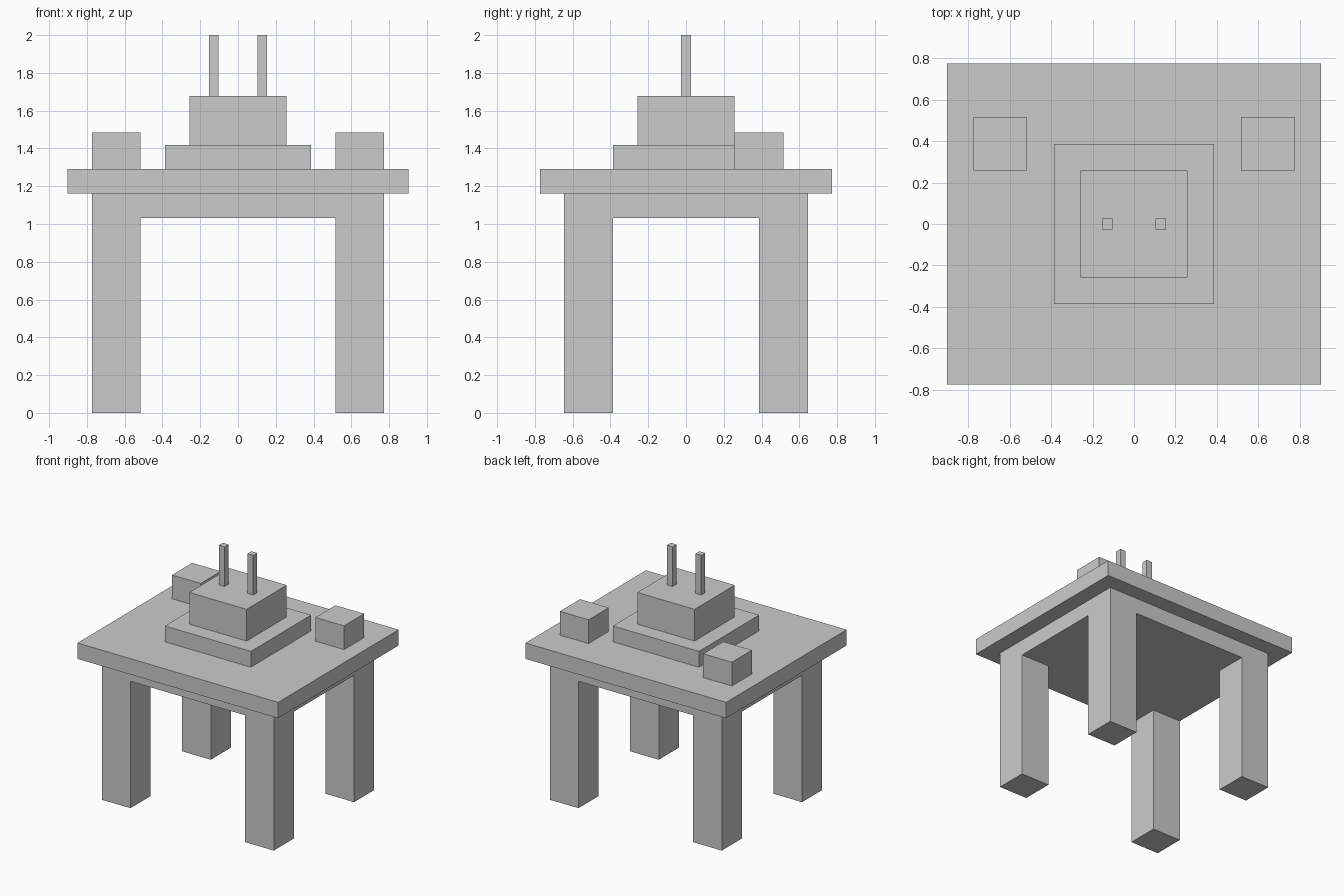
import bpy, bmesh
from mathutils import Matrix, Vector

if "Cube" in bpy.data.objects:
    bpy.data.objects.remove(bpy.data.objects["Cube"])

U = 2 / 15.5  # model grid unit; the whole height is 15.5 units


def box_bmesh(lo, hi):
    lo, hi = Vector(lo) * U, Vector(hi) * U
    bm = bmesh.new()
    bmesh.ops.create_cube(bm, size=1, matrix=Matrix.Translation((lo + hi) / 2)
                          @ Matrix.Diagonal((*(hi - lo), 1)))
    return bm


def finish(bm, name):
    bmesh.ops.recalc_face_normals(bm, faces=bm.faces)
    mesh = bpy.data.meshes.new(name)
    bm.to_mesh(mesh)
    bm.free()
    bpy.context.collection.objects.link(bpy.data.objects.new(name, mesh))


def box(name, lo, hi):
    finish(box_bmesh(lo, hi), name)


# Lower frame: a solid slab with the four legs extruded from its corners
bm = box_bmesh((-6, -5, 8), (6, 5, 9))
for axis, offset in ((0, 4), (1, 3)):
    for side in (-1, 1):
        normal = Vector((0, 0, 0))
        normal[axis] = 1
        bmesh.ops.bisect_plane(bm, geom=bm.verts[:] + bm.edges[:] + bm.faces[:],
                               plane_co=normal * side * offset * U, plane_no=normal)
bm.normal_update()
corners = []
for f in bm.faces:
    c = f.calc_center_median() / U
    if f.normal.z < -0.9 and abs(c.x) > 4 and abs(c.y) > 3:
        corners.append(f)
legs = bmesh.ops.extrude_discrete_faces(bm, faces=corners)["faces"]
for f in legs:
    bmesh.ops.translate(bm, verts=f.verts[:], vec=(0, 0, -8 * U))
bmesh.ops.dissolve_limit(bm, angle_limit=0.01, verts=bm.verts[:], edges=bm.edges[:])
finish(bm, "leg_frame")

# Overhanging top slab and the stepped blocks on it
box("top_slab", (-7, -6, 9), (7, 6, 10))
box("plinth", (-3, -3, 10), (3, 3, 11))
box("upper_block", (-2, -2, 11), (2, 2, 13))

# Mirrored pairs: thin posts and rear corner blocks
for side, s in (("left", -1), ("right", 1)):
    box(side + "_post", (s - 0.2, -0.2, 13), (s + 0.2, 0.2, 15.5))
    box(side + "_rear_block", (5 * s - 1, 2, 10), (5 * s + 1, 4, 11.5))
